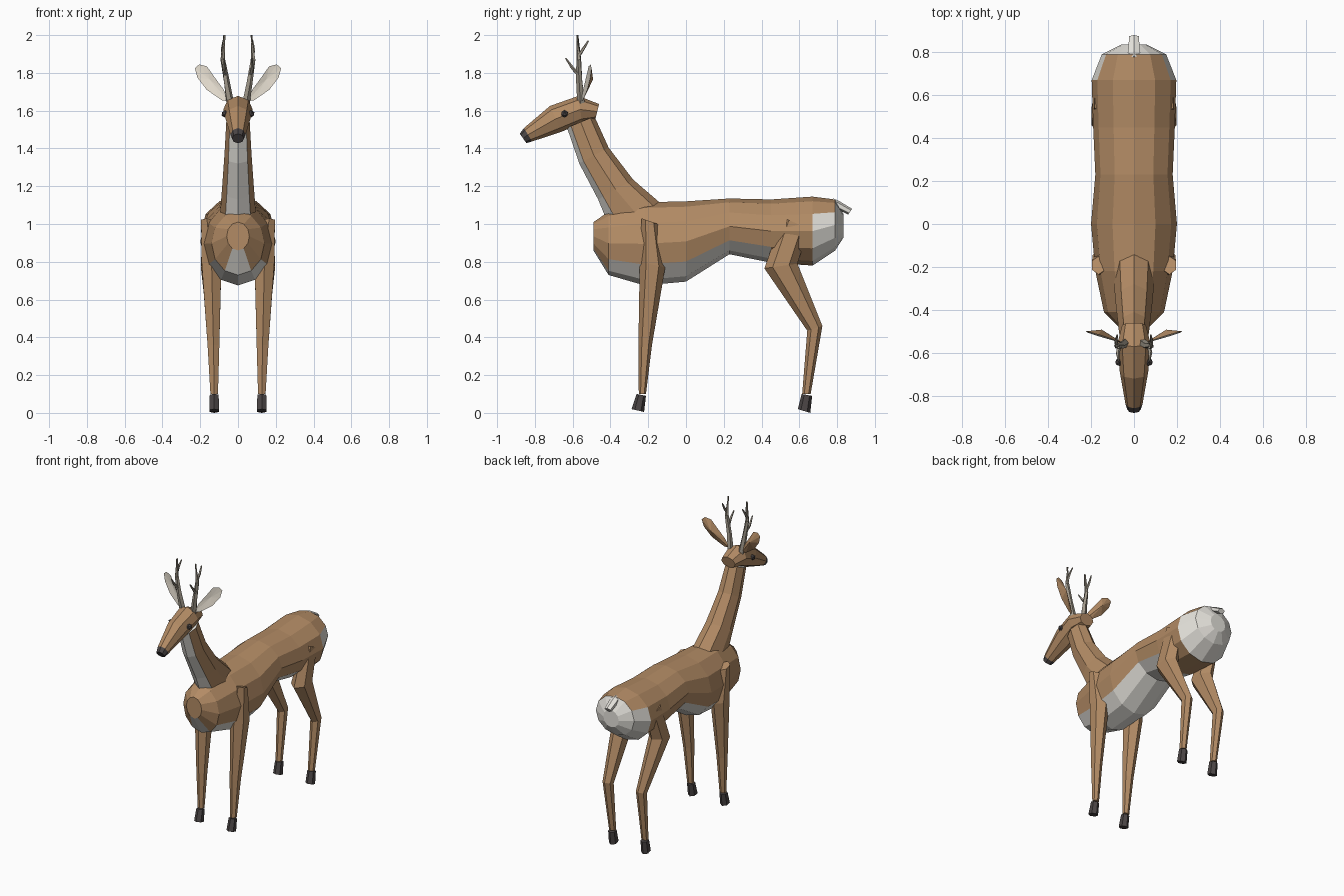
import bpy, bmesh, math
from mathutils import Vector

if "Cube" in bpy.data.objects:
    bpy.data.objects.remove(bpy.data.objects["Cube"])


def material(name, rgb):
    m = bpy.data.materials.new(name)
    m.diffuse_color = (*rgb, 1)
    m.use_nodes = True
    m.node_tree.nodes["Principled BSDF"].inputs["Base Color"].default_value = m.diffuse_color
    return m


BROWN = material("tan_coat", (0.45, 0.26, 0.13))
WHITE = material("pale_fur", (0.78, 0.76, 0.71))
DARK = material("dark_horn", (0.07, 0.06, 0.06))
ANTLER = material("antler_bone", (0.36, 0.32, 0.26))
CREAM = material("inner_ear", (0.80, 0.74, 0.64))


def finish(bm, name, mats):
    bmesh.ops.recalc_face_normals(bm, faces=bm.faces)
    me = bpy.data.meshes.new(name)
    bm.to_mesh(me)
    bm.free()
    for m in mats:
        me.materials.append(m)
    ob = bpy.data.objects.new(name, me)
    bpy.context.collection.objects.link(ob)
    return ob


def skin(bm, rings, pick):
    """Bridge rings of points; pick(segment, k) gives the material, k counts from the top."""
    n = len(rings[0])
    vs = [[bm.verts.new(p) for p in r] for r in rings]
    for i in range(len(vs) - 1):
        for j in range(n):
            j2 = (j + 1) % n
            f = bm.faces.new((vs[i][j], vs[i][j2], vs[i + 1][j2], vs[i + 1][j]))
            f.material_index = pick(i, min(j, n - 1 - j))
    bm.faces.new(vs[0]).material_index = pick(0, 0)
    bm.faces.new(vs[-1]).material_index = pick(len(vs) - 2, n // 2 - 1)


def loft(name, rows, n, mats, pick=lambda i, k: 0, side=1):
    """Each row: one edge (y, z), opposite edge (y, z), half width, optional x centre."""
    rings = []
    for ya, za, yb, zb, hw, *x in rows:
        a, b = Vector((0, ya, za)), Vector((0, yb, zb))
        c = (a + b) / 2 + Vector((x[0] * side if x else 0, 0, 0))
        rings.append([c + (a - b) / 2 * math.cos(t) + Vector((hw * math.sin(t), 0, 0))
                      for t in (2 * math.pi * j / n for j in range(n))])
    bm = bmesh.new()
    skin(bm, rings, pick)
    return finish(bm, name, mats)


def tube(bm, pts, radii, n=5):
    pts = [Vector(p) for p in pts]
    rings = []
    for i, (p, r) in enumerate(zip(pts, radii)):
        d = pts[min(i + 1, len(pts) - 1)] - pts[max(i - 1, 0)]
        q = d.to_track_quat('Z', 'Y')
        rings.append([p + q @ Vector((r * math.cos(t), r * math.sin(t), 0))
                      for t in (2 * math.pi * j / n for j in range(n))])
    skin(bm, rings, lambda i, k: 0)


# Torso with pale belly and rump
def torso_fur(i, k):
    if i == 0:
        return int(k >= 5)
    if i <= 4:
        return int(k >= 4)
    return (0, int(k >= 2), 1)[i - 5]


torso = [(-.49, 1.01, .86, .06), (-.41, 1.065, .73, .14), (-.22, 1.115, .675, .18),
         (0, 1.12, .695, .2), (.23, 1.135, .84, .18), (.45, 1.13, .795, .19),
         (.67, 1.145, .78, .197), (.79, 1.13, .86, .15), (.835, 1.05, .93, .06)]
loft("body", [(y, t, y, b, w) for y, t, b, w in torso], 12, [BROWN, WHITE], torso_fur)

# Neck with pale throat
loft("neck", [(-.10, 1.08, -.42, 1.02, .095), (-.28, 1.235, -.465, 1.13, .085),
              (-.41, 1.405, -.565, 1.32, .072), (-.485, 1.57, -.63, 1.51, .062)],
     8, [BROWN, WHITE], lambda i, k: int(k >= 3))

# Head with dark nose
loft("head", [(-.46, 1.635, -.48, 1.555, .055), (-.57, 1.678, -.55, 1.535, .078),
              (-.72, 1.625, -.66, 1.488, .066), (-.858, 1.508, -.815, 1.437, .04),
              (-.88, 1.478, -.845, 1.428, .032)],
     8, [BROWN, DARK], lambda i, k: int(i == 3 or (i > 3)))

# Short pale tail
loft("tail", [(.78, 1.135, .76, 1.09, .025), (.805, 1.125, .785, 1.085, .032),
              (.88, 1.08, .858, 1.05, .026)], 6, [WHITE])

front = [(-.235, 1.03, -.15, 1.0, .035, .165), (-.245, .80, -.11, .77, .06, .14),
         (-.252, .36, -.18, .36, .036, .13), (-.25, .10, -.212, .10, .023, .126)]
front_hoof = [(-.262, .10, -.212, .09, .027, .126), (-.288, .02, -.222, .005, .03, .126)]
hind = [(.51, 1.035, .65, .975, .04, .15), (.415, .765, .59, .79, .06, .145),
        (.642, .435, .722, .46, .034, .13), (.615, .10, .66, .10, .023, .126)]
hind_hoof = [(.612, .10, .668, .09, .027, .126), (.592, .02, .658, .0, .03, .126)]

for s, tag in ((1, "left"), (-1, "right")):
    # Legs and hooves
    loft(tag + "_front_leg", front, 6, [BROWN], side=s)
    loft(tag + "_front_hoof", front_hoof, 6, [DARK], side=s)
    loft(tag + "_hind_leg", hind, 6, [BROWN], side=s)
    loft(tag + "_hind_hoof", hind_hoof, 6, [DARK], side=s)

    # Leaf-shaped ear: cupped pale front, ridged tan back
    outline = [(.05, 1.65), (.075, 1.71), (.13, 1.785), (.165, 1.835), (.205, 1.845),
               (.228, 1.825), (.215, 1.775), (.165, 1.71), (.085, 1.655)]
    bm = bmesh.new()
    rim = [bm.verts.new((s * x, -.555 + .25 * (x - .05) + .06 * (z - 1.65), z)) for x, z in outline]
    cup = bm.verts.new((s * .15, -.517, 1.765))
    ridge = bm.verts.new((s * .15, -.492, 1.765))
    for a, b in zip(rim, rim[1:] + rim[:1]):
        bm.faces.new((a, b, cup)).material_index = 1
        bm.faces.new((b, a, ridge))
    finish(bm, tag + "_ear", [BROWN, CREAM])

    # Antler with a forward and a rear tine
    bm = bmesh.new()
    tube(bm, [(s * .042, -.555, 1.64), (s * .06, -.565, 1.75), (s * .08, -.568, 1.87),
              (s * .072, -.575, 2.0)], [.021, .017, .013, .006])
    tube(bm, [(s * .068, -.566, 1.79), (s * .076, -.60, 1.825), (s * .072, -.637, 1.878)],
         [.011, .009, .004])
    tube(bm, [(s * .08, -.568, 1.89), (s * .083, -.545, 1.925), (s * .078, -.517, 1.97)],
         [.009, .008, .004])
    finish(bm, tag + "_antler", [ANTLER])

    # Eye
    bm = bmesh.new()
    bmesh.ops.create_icosphere(bm, subdivisions=1, radius=.02)
    bmesh.ops.translate(bm, verts=bm.verts, vec=(s * .069, -.643, 1.583))
    finish(bm, tag + "_eye", [DARK])
